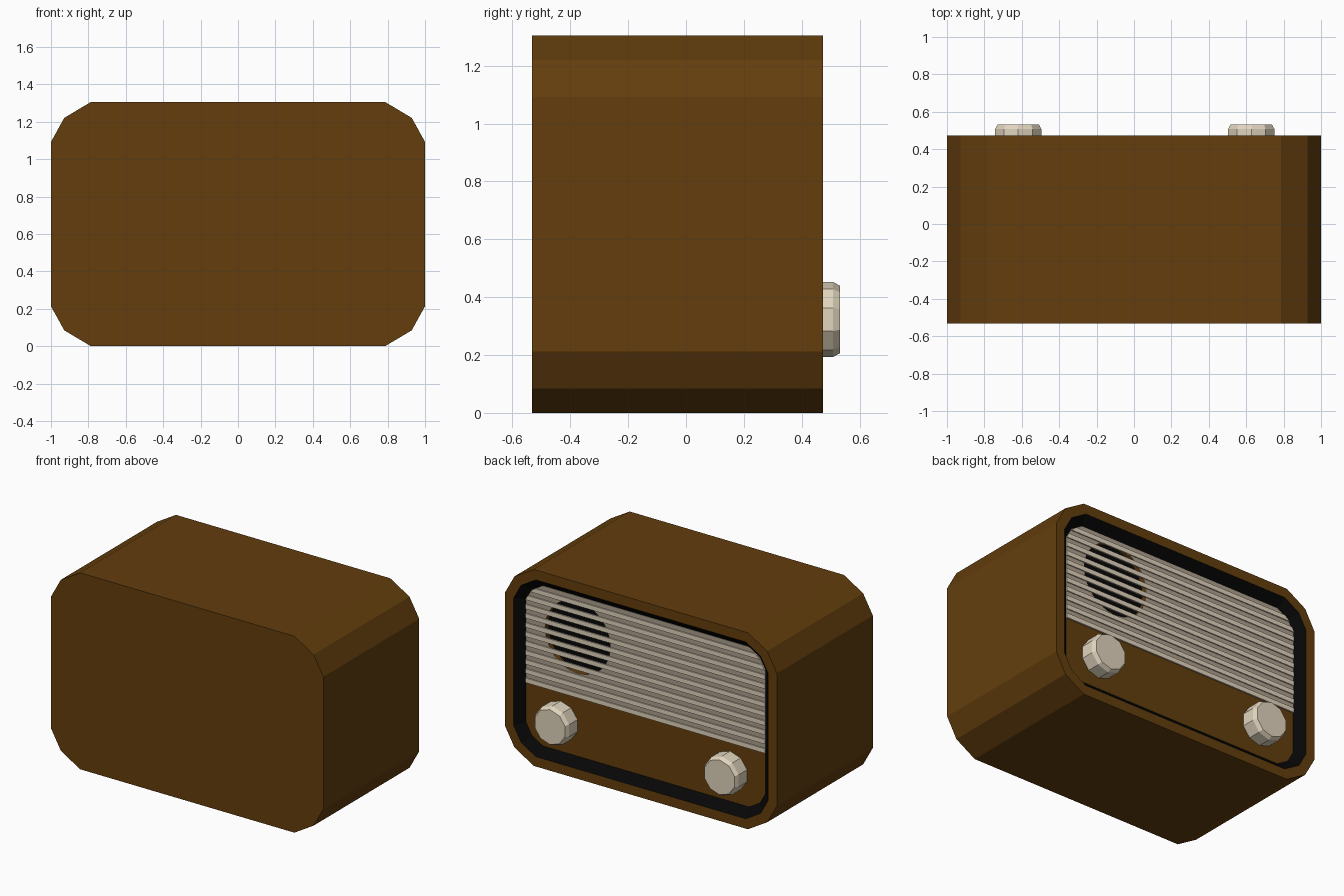
import bpy, bmesh, math

if "Cube" in bpy.data.objects:
    bpy.data.objects.remove(bpy.data.objects["Cube"])

H = 1.305            # cabinet height
FRONT, BACK = 0.474, -0.533
PANEL = 0.42         # recessed panel plane
RIM, INNER = 0.065, 0.12


def material(name, rgb):
    m = bpy.data.materials.new(name)
    m.diffuse_color = (*rgb, 1)
    m.use_nodes = True
    m.node_tree.nodes["Principled BSDF"].inputs["Base Color"].default_value = m.diffuse_color
    return m


WOOD = material("wood", (0.125, 0.048, 0.004))
BLACK = material("black_trim", (0.002, 0.002, 0.002))
CREAM = material("cream", (0.75, 0.66, 0.51))
CLOTH = material("cloth", (0.42, 0.35, 0.27))


def finish(name, bm, mat):
    bmesh.ops.recalc_face_normals(bm, faces=bm.faces)
    me = bpy.data.meshes.new(name)
    bm.to_mesh(me)
    bm.free()
    me.materials.append(mat)
    ob = bpy.data.objects.new(name, me)
    bpy.context.collection.objects.link(ob)
    return ob


def outline(inset):
    """Rounded rectangle with two-segment corners, in x and z."""
    w, h = 1 - inset, H / 2 - inset
    r = 0.213 - inset * 0.75
    k = r * 0.36
    quarter = [(w, h - r), (w - k * 0.93, h - k * 1.1), (w - r, h)]
    pts = quarter + [(-x, z) for x, z in reversed(quarter)]
    pts += [(-x, -z) for x, z in pts]
    return [(x, z + H / 2) for x, z in pts]


def loft(name, loops, mat, closed=False):
    """Bridge (points, y) loops in order, capping or closing the ends."""
    bm = bmesh.new()
    rings = [[bm.verts.new((x, y, z)) for x, z in pts] for pts, y in loops]
    pairs = list(zip(rings, rings[1:]))
    if closed:
        pairs.append((rings[-1], rings[0]))
    for a, b in pairs:
        n = len(a)
        for i in range(n):
            j = (i + 1) % n
            bm.faces.new((a[i], a[j], b[j], b[i]))
    if not closed:
        bm.faces.new(rings[0])
        bm.faces.new(rings[-1])
    return finish(name, bm, mat)


def prism(name, pts, y0, y1, mat):
    return loft(name, [(pts, y0), (pts, y1)], mat)


def half_width(z, inset):
    """Half width of the outline at height z."""
    pts = outline(inset)
    for (x0, z0), (x1, z1) in zip(pts[:2], pts[1:3]):
        if z0 <= z <= z1:
            return x0 + (x1 - x0) * (z - z0) / (z1 - z0)
    return pts[0][0] if z < pts[0][1] else pts[2][0]


# Cabinet with a recess in the dial side
loft("cabinet", [(outline(0), BACK), (outline(0), FRONT),
                 (outline(RIM), FRONT), (outline(RIM), 0.34)], WOOD)

# Black sloping trim around the panel, and dark backing behind the speaker hole
loft("recess_trim", [(outline(RIM), 0.35), (outline(RIM), FRONT),
                     (outline(INNER), PANEL), (outline(INNER), 0.35)],
     BLACK, closed=True)
prism("speaker_backing", outline(INNER), 0.35, 0.37, BLACK)

# Wooden panel and cloth over its upper part
SPLIT = 0.512
panel = prism("control_panel", outline(INNER), 0.385, PANEL, WOOD)
w = 1 - INNER
upper = [(w, SPLIT)] + outline(INNER)[:6] + [(-w, SPLIT)]
cloth = prism("grille_cloth", upper, PANEL, PANEL + 0.003, CLOTH)

# Round speaker opening cut through both
hole = [(0.5 + 0.24 * math.cos(a), 0.911 + 0.24 * math.sin(a))
        for a in (math.tau * i / 24 for i in range(24))]
cutter = prism("speaker_cutter", hole, 0.36, 0.45, WOOD)
cutter.hide_render = True
for ob, mat in ((panel, WOOD), (cloth, CLOTH)):
    cutter.data.materials[0] = mat
    mod = ob.modifiers.new("speaker_hole", "BOOLEAN")
    mod.object = cutter
    mod.operation = "DIFFERENCE"
    mod.solver = "EXACT"
    bpy.context.view_layer.objects.active = ob
    bpy.ops.object.modifier_apply(modifier=mod.name)
bpy.data.objects.remove(cutter)

# Horizontal grille slats, trimmed to the rounded corners
SLATS = 11
pitch = (H - INNER - SPLIT) / SLATS
for i in range(SLATS):
    z0 = SPLIT + pitch * i
    z1 = z0 + pitch * 0.5
    a, b = half_width(z0, INNER), half_width(z1, INNER)
    prism(f"grille_slat_{i + 1}", [(a, z0), (b, z1), (-b, z1), (-a, z0)],
          PANEL, PANEL + 0.01, CREAM)


# Ten-sided knobs with a chamfered front
def decagon(cx, cz, r):
    return [(cx + r * math.sin(math.tau * i / 10), cz + r * math.cos(math.tau * i / 10))
            for i in range(10)]


for side, cx in (("left", -0.619), ("right", 0.627)):
    loft(f"knob_{side}", [(decagon(cx, 0.323, 0.13), PANEL - 0.01),
                          (decagon(cx, 0.323, 0.13), 0.508),
                          (decagon(cx, 0.323, 0.116), 0.533)], CREAM)
